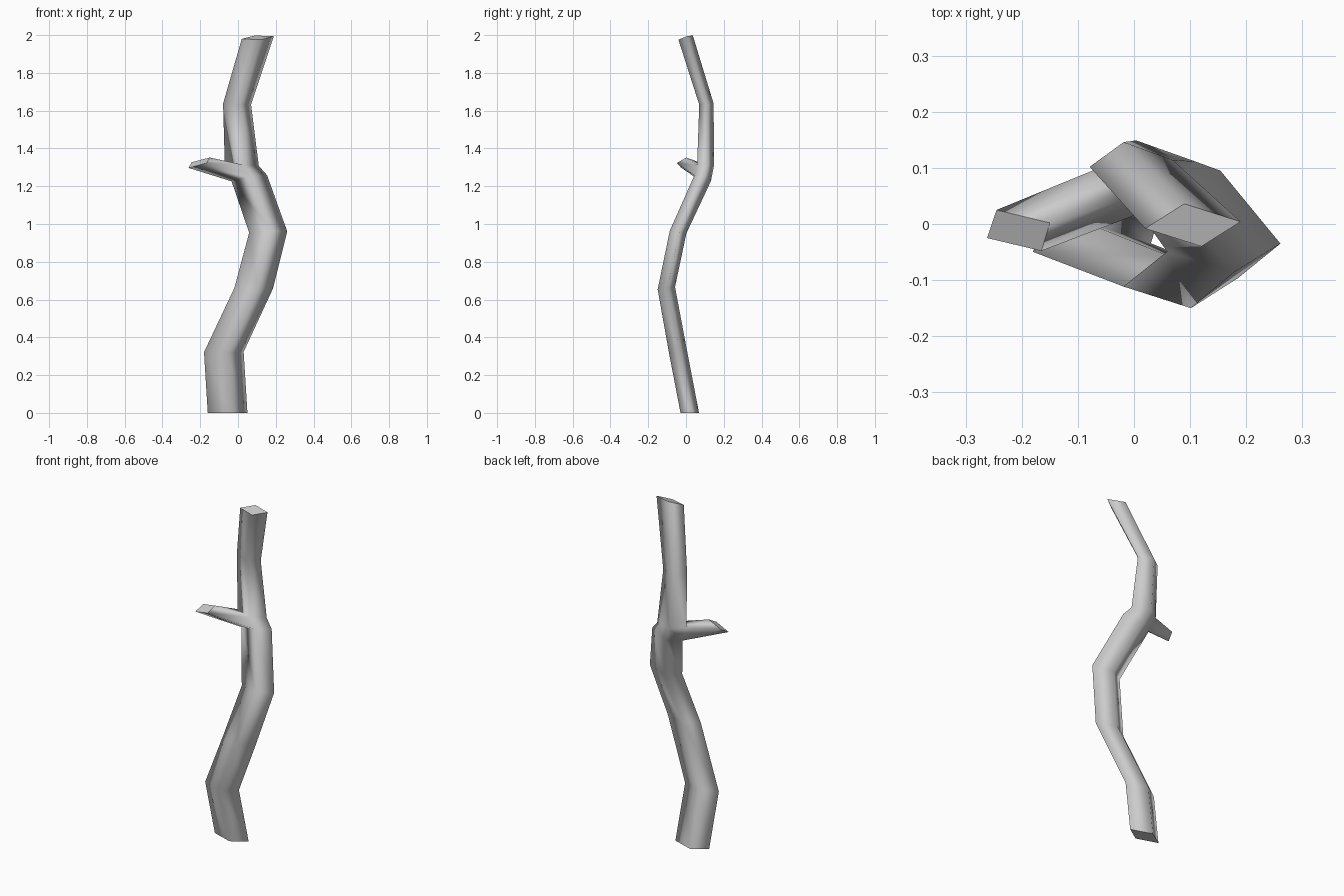
import bpy, bmesh
from mathutils import Vector

# Rhombus section corners: left, back, right, front (unit scale)
SECTION = [(-1, -0.16), (-0.18, 1), (1, 0.16), (0.18, -1)]

# Trunk rings: centre x, y, z, half width, half depth, x tilt, y tilt
RINGS = [
    (-0.055, 0.020, 0.000, 0.105, 0.049, 0.000, 0.000),
    (-0.075, -0.042, 0.322, 0.105, 0.048, 0.000, 0.005),
    (0.083, -0.104, 0.660, 0.102, 0.046, -0.003, 0.006),
    (0.160, -0.042, 0.957, 0.101, 0.044, 0.004, -0.006),
    (0.060, 0.088, 1.242, 0.094, 0.044, 0.018, -0.012),
    (0.020, 0.104, 1.312, 0.090, 0.045, -0.004, 0.000),
    (-0.005, 0.108, 1.635, 0.074, 0.038, -0.003, 0.003),
    (0.105, -0.002, 1.987, 0.085, 0.038, 0.005, 0.012),
]
FORK = 4  # the side branch grows between rings 4 and 5

bm = bmesh.new()


def add_ring(cx, cy, cz, hx, hy, tx, ty):
    return [bm.verts.new((cx + u * hx, cy + v * hy, cz + u * tx + v * ty))
            for u, v in SECTION]


def bridge(a, b, skip=None):
    for i in range(4):
        if i != skip:
            j = (i + 1) % 4
            bm.faces.new((a[i], a[j], b[j], b[i])).smooth = True


# Crooked trunk, leaving the front-left face open at the fork
rings = [add_ring(*r) for r in RINGS]
for k in range(len(rings) - 1):
    bridge(rings[k], rings[k + 1], 3 if k == FORK else None)
bm.faces.new(rings[0])
bm.faces.new(rings[-1])

# Side branch stub drawn out of the open face
low, high = rings[FORK], rings[FORK + 1]
root = [high[0], high[3], low[3], low[0]]
tip = [bm.verts.new(Vector(p)) for p in (
    (-0.245, 0.025, 1.327), (-0.150, 0.002, 1.352),
    (-0.165, -0.048, 1.323), (-0.262, -0.025, 1.297))]
bridge(root, tip)
bm.faces.new(tip)

bmesh.ops.recalc_face_normals(bm, faces=bm.faces)
mesh = bpy.data.meshes.new("branch")
bm.to_mesh(mesh)
bm.free()
bpy.context.collection.objects.link(bpy.data.objects.new("branch", mesh))
